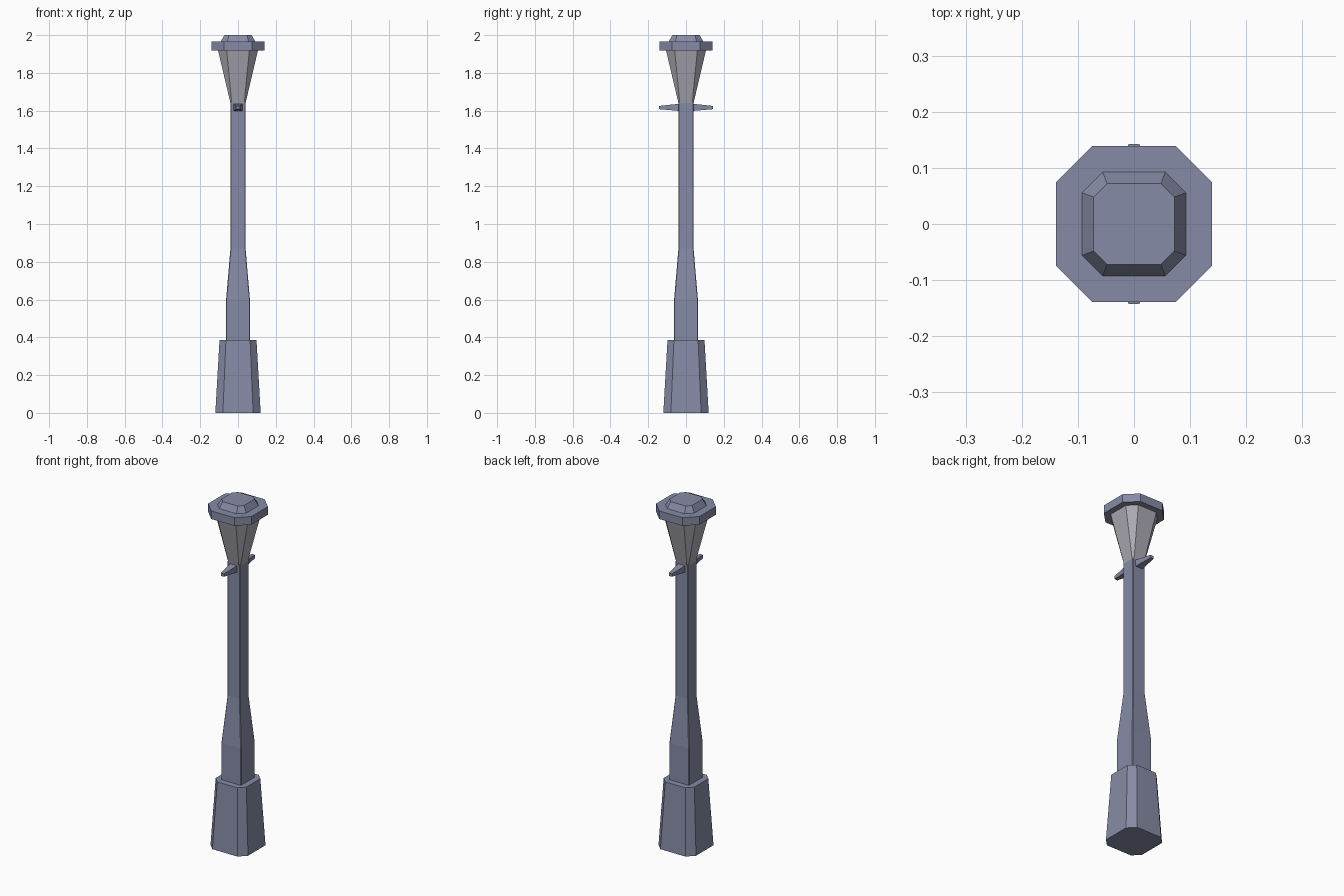
import bpy
import bmesh

cube = bpy.data.objects.get("Cube")
if cube:
    bpy.data.objects.remove(cube)


def make_material(name, rgb):
    mat = bpy.data.materials.new(name)
    mat.use_nodes = True
    color = (*rgb, 1)
    mat.diffuse_color = color
    bsdf = next(n for n in mat.node_tree.nodes if n.type == "BSDF_PRINCIPLED")
    bsdf.inputs["Base Color"].default_value = color
    return mat


metal = make_material("blue grey metal", (0.24, 0.26, 0.38))
glass = make_material("pale grey glass", (0.42, 0.41, 0.46))


def octagon(half, flat):
    """Square outline with cut corners, counter-clockwise."""
    return [(half, -flat), (half, flat), (flat, half), (-flat, half),
            (-half, flat), (-half, -flat), (-flat, -half), (flat, -half)]


def loft(name, rings, mat):
    """Join equal-sized rings of points and close both ends."""
    bm = bmesh.new()
    loops = [[bm.verts.new(p) for p in ring] for ring in rings]
    count = len(loops[0])
    for low, high in zip(loops, loops[1:]):
        for i in range(count):
            j = (i + 1) % count
            bm.faces.new((low[i], low[j], high[j], high[i]))
    bm.faces.new(loops[0][::-1])
    bm.faces.new(loops[-1])
    bmesh.ops.recalc_face_normals(bm, faces=bm.faces)
    mesh = bpy.data.meshes.new(name)
    bm.to_mesh(mesh)
    bm.free()
    mesh.materials.append(mat)
    obj = bpy.data.objects.new(name, mesh)
    bpy.context.scene.collection.objects.link(obj)
    return obj


def column(name, profile, mat):
    """Profile entries are height, half width and half width of the flat side."""
    rings = [[(x, y, z) for x, y in octagon(half, flat)]
             for z, half, flat in profile]
    return loft(name, rings, mat)


# Stacked parts from the ground up
column("base", [(0, 0.12, 0.08), (0.385, 0.098, 0.064)], metal)
column("post", [(0.38, 0.063, 0.060), (0.60, 0.063, 0.060),
                (0.87, 0.04, 0.037), (1.645, 0.04, 0.037)], metal)
column("lamp_glass", [(1.64, 0.04, 0.033), (1.92, 0.106, 0.06)], glass)
column("lamp_brim", [(1.918, 0.139, 0.074), (1.965, 0.139, 0.074)], metal)
column("lamp_cap", [(1.964, 0.093, 0.056), (2.0, 0.072, 0.048)], metal)

# Tapered ladder rests on the front and back of the post
for name, side in (("front_arm", -1), ("back_arm", 1)):
    rings = []
    for y, half, low, high in ((0.03, 0.024, 1.598, 1.637),
                               (0.143, 0.01, 1.608, 1.625)):
        rings.append([(-half, side * y, low), (half, side * y, low),
                      (half, side * y, high), (-half, side * y, high)])
    loft(name, rings, metal)
